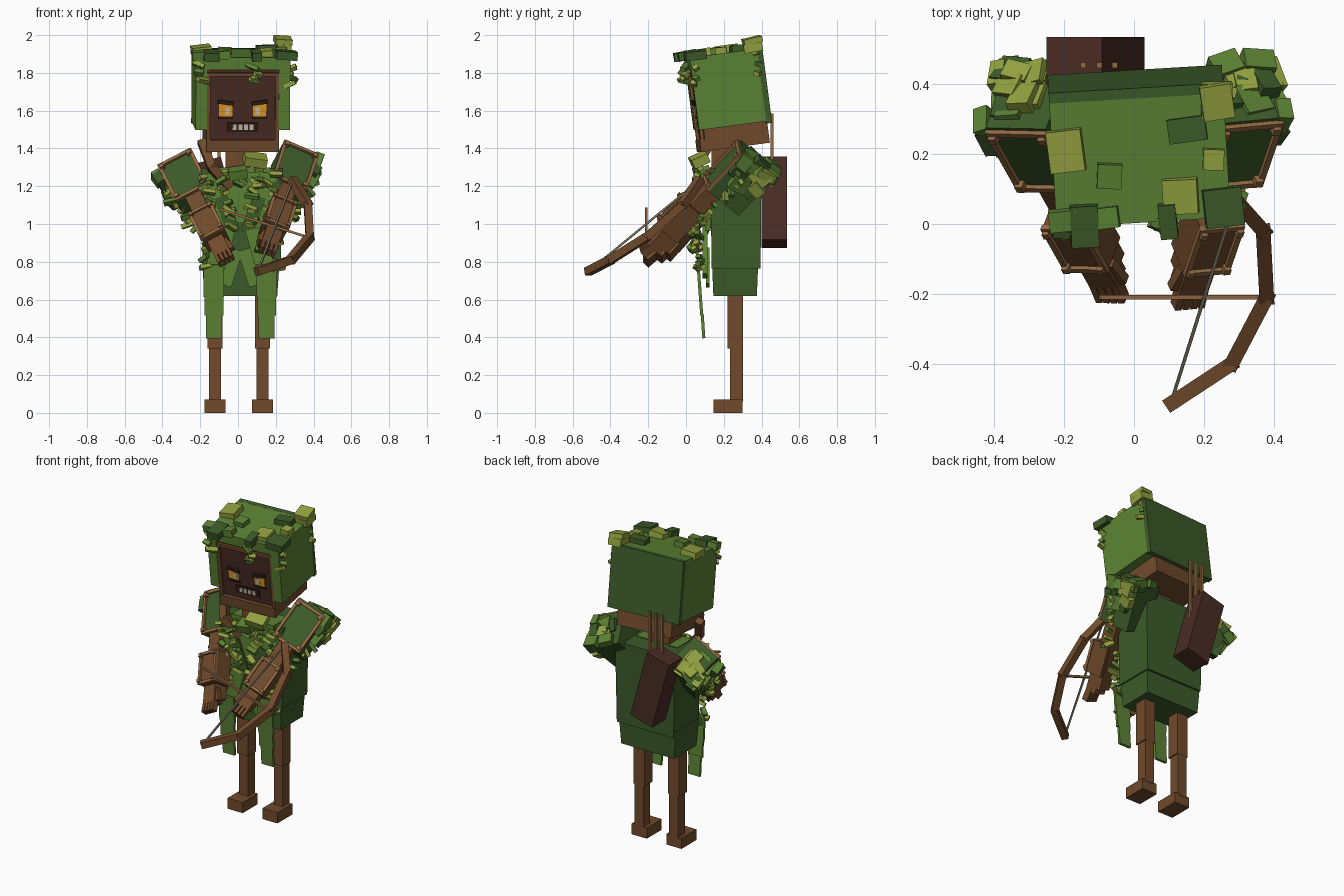
import bpy, bmesh, random
from math import radians
from mathutils import Matrix, Vector, Euler

old = bpy.data.objects.get("Cube")
if old:
    bpy.data.objects.remove(old)
random.seed(4)


def material(name, *rgb):
    m = bpy.data.materials.new(name)
    m.use_nodes = True
    m.diffuse_color = (*rgb, 1)
    m.node_tree.nodes["Principled BSDF"].inputs["Base Color"].default_value = (*rgb, 1)
    return m


mid = material("leaf green", .105, .225, .034)
dark = material("deep green", .046, .105, .022)
light = material("pale leaf green", .29, .36, .05)
wood = material("bark brown", .165, .07, .025)
pale = material("pale wood", .3, .145, .055)
umber = material("dark leather", .066, .025, .017)
face = material("shadow brown", .028, .012, .009)
amber = material("amber", .75, .32, .015)
bone = material("bone", .58, .52, .38)
cord = material("bowstring grey", .22, .19, .13)
greens = [mid, dark, light]
WORLD = Matrix.Identity(4)


def box(name, size, at, mat, frame=WORLD, turn=(0, 0, 0), taper=1):
    """Box in a local frame; turn in degrees; taper narrows the lower end."""
    bm = bmesh.new()
    bmesh.ops.create_cube(bm, size=1)
    for v in bm.verts:
        if v.co.z < 0:
            v.co.x *= taper
            v.co.y *= taper
    rot = Euler([radians(a) for a in turn]).to_matrix().to_4x4()
    bm.transform(frame @ Matrix.Translation(at) @ rot @ Matrix.Diagonal((*size, 1)))
    mesh = bpy.data.meshes.new(name)
    bm.to_mesh(mesh)
    bm.free()
    mesh.materials.append(mat)
    ob = bpy.data.objects.new(name, mesh)
    bpy.context.collection.objects.link(ob)


def basis(origin, up, side):
    """Frame whose z follows up and whose x is close to side."""
    z = Vector(up).normalized()
    x = Vector(side)
    x = (x - z * x.dot(z)).normalized()
    m = Matrix((x, z.cross(x), z)).transposed().to_4x4()
    return Matrix.Translation(origin) @ m


def rod(name, a, b, width, mat, extra=0):
    """Square bar between two points."""
    a, b = Vector(a), Vector(b)
    d = b - a
    f = basis((a + b) / 2, d, (0, 0, 1) if abs(d.normalized().z) < .8 else (1, 0, 0))
    box(name, (width, width, d.length + extra), (0, 0, 0), mat, f)


def spin(n):
    return [random.uniform(-n, n) for _ in range(3)]


def strand(name, a, b, count, frame=WORLD):
    """Row of small twisted leaves along a line."""
    a, b = Vector(a), Vector(b)
    for i in range(count):
        p = a.lerp(b, i / max(count - 1, 1)) + Vector(spin(.018))
        box(name, (random.uniform(.035, .075), .03, .022), p,
            mid if i % 3 == 1 else light, frame, spin(35))


def rails(name, w, h, bar, y, at_z, mat, frame):
    """Rectangular rim on the front of a box."""
    for s in (-1, 1):
        box(name + "_side", (bar, bar, h), (s * (w - bar) / 2, y, at_z), mat, frame)
        box(name + "_end", (w, bar, bar), (0, y, at_z + s * (h - bar) / 2), mat, frame)


# Legs and feet
for x, side in ((-.122, "right"), (.13, "left")):
    box(side + "_thigh", (.08, .082, .36), (x, .262, .52), wood)
    box(side + "_shin", (.065, .07, .3), (x, .267, .21), wood)
    box(side + "_foot", (.11, .155, .07), (x, .222, .035), wood)

# Tunic
box("tunic", (.43, .27, .53), (.02, .265, 1.03), dark, taper=.96)
box("tunic_skirt", (.41, .245, .18), (.015, .26, .71), dark, taper=.94)
box("neck", (.13, .13, .22), (0, .2, 1.35), wood)
box("collar", (.3, .15, .03), (.02, .2, 1.285), mid)

# Leafy tabard and hanging strips
box("chest_panel", (.26, .02, .27), (.02, .122, 1.14), mid)
for s in (-1, 1):
    x = .012 + s * .14
    box("tabard_shoulder", (.12, .03, .3), (x, .115, 1.12), mid, turn=(0, s * 8, 0))
    box("tabard_waist", (.1, .025, .26), (x - s * .03, .1, .85), mid, turn=(0, -s * 16, 0))
    box("tabard_hem", (.07, .02, .2), (.012 + s * .05, .115, .77), mid, turn=(0, -s * 18, 0))
    box("tabard_shade", (.07, .012, .2), (x - s * .07, .1, 1.05), dark, turn=(0, s * 20, 0))
    for z, h, y, w in ((.7, .17, .07, .11), (.59, .15, .078, .1), (.46, .13, .09, .085)):
        box("hanging_strip", (w, .016, h), (x, y, z), mid, turn=(4, 0, 0))
    strand("chest_leaves", (x + s * .05, .08, 1.25), (x - s * .03, .03, .85), 14)
    strand("inner_leaves", (x - s * .05, .07, 1.28), (x - s * .08, .04, .98), 9)
    strand("hem_leaves", (x + s * .04, .07, 1), (x + s * .05, .06, .76), 6)
strand("collar_leaves", (-.06, .08, 1.24), (.17, .07, 1.2), 6)
box("collar_leaf", (.12, .09, .05), (.09, .07, 1.34), light, turn=(25, 8, 10))
box("collar_leaf", (.1, .08, .05), (.0, .09, 1.27), mid, turn=(20, -8, 0))
rod("chest_strap_upper", (-.19, .13, 1.43), (-.14, .06, 1.3), .045, wood, .02)
rod("chest_strap_lower", (-.14, .06, 1.3), (-.05, .09, 1.2), .045, wood, .02)

# Head inside an open hood
head = Matrix.Translation((.015, .22, 1.71)) @ Euler((radians(7.5), 0, radians(3.4))).to_matrix().to_4x4()
box("head", (.38, .34, .47), (0, .005, -.07), wood, head)
box("face_panel", (.36, .008, .4), (0, -.168, -.07), umber, head)
rails("face_rim", .385, .42, .02, -.178, -.095, wood, head)
box("chin", (.385, .03, .065), (0, -.178, -.275), wood, head)
box("hood_top", (.5, .36, .065), (0, -.012, .165), mid, head)
box("hood_back", (.5, .03, .4), (0, .182, -.002), dark, head)
for s in (-1, 1):
    box("hood_side", (.06, .36, .38), (s * .22, -.012, 0), mid, head)
    box("eye", (.07, .008, .065), (s * .09, -.174, -.085), amber, head)
    box("eye_glint", (.022, .008, .04), (s * .08, -.177, -.09), bone, head)
    box("brow", (.085, .022, .02), (s * .09, -.178, -.045), face, head, (0, s * -8, 0))
    box("eye_bag", (.08, .012, .012), (s * .09, -.176, -.125), face, head)
box("mouth", (.165, .012, .045), (0, -.176, -.175), face, head)
for i in range(4):
    box("tooth", (.021, .008, .028), (-.042 + i * .03, -.183, -.175), bone, head)

# Leaves on top of the hood: x, y, width, depth, colour
for x, y, w, d, c in ((-.21, .03, .1, .12, 2), (-.09, -.05, .07, .07, 0),
                      (.11, -.12, .1, .1, 2), (.14, .07, .11, .07, 1),
                      (.23, .15, .09, .1, 2), (.21, -.02, .06, .06, 2),
                      (.23, -.16, .11, .11, 1), (.07, -.19, .05, .1, 1),
                      (-.17, -.19, .08, .12, 1), (-.1, -.17, .06, .06, 0),
                      (-.23, -.17, .08, .06, 0)):
    box("hood_leaf", (w, d, .045), (x, y, .208), greens[c], head, spin(6))
box("hood_corner_leaf", (.09, .1, .03), (.23, .15, .245), light, head, (6, 4, 5))
strand("brow_leaves", (.07, -.2, .19), (.05, -.21, .06), 5, head)
strand("temple_leaves", (-.22, -.2, .17), (-.23, -.2, .09), 3, head)
strand("side_leaves", (.25, .15, .16), (.255, .17, .08), 3, head)
strand("side_leaves", (.25, -.16, .14), (.25, -.17, .06), 3, head)

# Arms, built downwards along each arm's own axis
arms = (("right", -1, basis((-.29, .18, 1.26), (-.35, .62, .7), (.87, 0, .48))),
        ("left", 1, basis((.305, .195, 1.31), (.23, .67, .7), (.88, 0, -.47))))
for side, s, f in arms:
    box(side + "_arm", (.09, .09, .46), (0, .055, -.32), wood, f)
    box(side + "_shoulder_pad", (.195, .22, .28), (0, .115, .005), dark, f)
    rails(side + "_pad_rim", .2, .27, .018, 0, 0, pale, f)
    box(side + "_bracer", (.13, .12, .2), (0, .035, -.37), wood, f)
    rails(side + "_bracer_rim", .14, .2, .017, -.029, -.37, pale, f)
    for i in (-1, 1):
        for j in (-1, 1):
            box("pad_stud", (.024, .03, .024), (i * .08, -.006, j * .11), pale, f)
            box("bracer_stud", (.02, .026, .02), (i * .056, -.037, -.37 + j * .08), pale, f)
    box(side + "_hand", (.09, .075, .11), (0, .035, -.53), wood, f)
    for i in range(4):
        box(side + "_finger", (.019, .04, .09), (-.036 + i * .024, .015, -.6), wood, f, (-8, 0, 0))
    box(side + "_thumb", (.025, .03, .08), (-s * .05, .025, -.54), wood, f, (0, s * 10, 0))
    # Leaf clumps over the outer side and the upper end of the shoulder
    for i in range(11):
        size = [random.uniform(.06, .1), random.uniform(.06, .1), .045]
        top = (s * random.uniform(-.02, .11), random.uniform(.05, .21), random.uniform(.13, .17))
        outer = (s * random.uniform(.1, .13), random.uniform(.03, .2), random.uniform(0, .14))
        box(side + "_top_leaf", size, top, light if s < 0 and i % 2 else greens[i % 3], f, spin(14))
        if i < 7:
            box(side + "_outer_leaf", size[::-1], outer, greens[i % 3], f, spin(14))
    strand(side + "_pad_leaves", (s * .11, .06, .1), (s * .11, .1, -.08), 6, f)
    strand(side + "_arm_leaves", (s * .09, .1, -.14), (s * .08, .1, -.27), 5, f)

# Bow, string and nocked arrow
limbs = [(.29, .07, 1.23), (.37, -.02, 1.1), (.38, -.21, .93), (.28, -.4, .81), (.105, -.515, .75)]
for a, b in zip(limbs, limbs[1:]):
    rod("bow_limb", a, b, .042, wood, .02)
rod("bowstring", limbs[0], limbs[-1], .01, cord)
rod("nocked_arrow", (-.1, -.21, 1.08), (.385, -.21, .925), .013, pale)

# Quiver with arrows
box("quiver", (.165, .135, .455), (-.11, .468, 1.115), umber, turn=(0, -15.5, 0))
for i in range(3):
    box("quiver_arrow", (.016, .016, .4), (-.145 + i * .045, .455, 1.385), pale)
